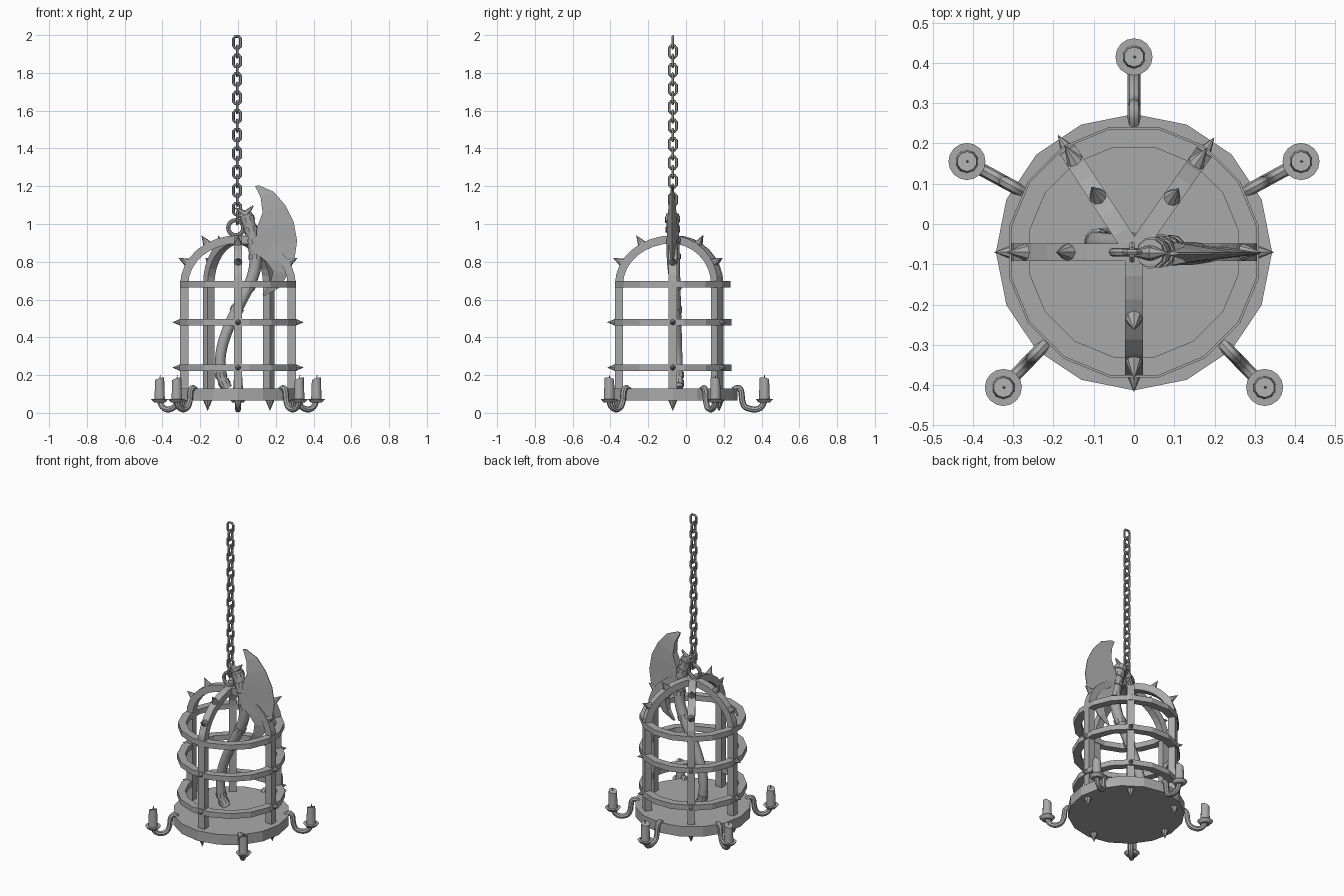
import bpy, bmesh, math
from math import sin, cos, pi, radians
from mathutils import Vector, Matrix

cube = bpy.data.objects.get("Cube")
if cube:
    bpy.data.objects.remove(cube)

CENTRE = Vector((0, -0.07, 0))
BAR_ANGLES = [0, 55, 123, 180, 270]
ARMS = [(28.5, 0.472), (90, 0.485), (151.5, 0.472), (226, 0.467), (314, 0.467)]

iron = bpy.data.materials.new("iron_grey")
iron.use_nodes = True
GREY = (0.4, 0.4, 0.4, 1)
iron.diffuse_color = GREY
iron.node_tree.nodes["Principled BSDF"].inputs["Base Color"].default_value = GREY


def finish(name, bm, smooth=False):
    bmesh.ops.recalc_face_normals(bm, faces=bm.faces)
    mesh = bpy.data.meshes.new(name)
    bm.to_mesh(mesh)
    bm.free()
    mesh.materials.append(iron)
    obj = bpy.data.objects.new(name, mesh)
    bpy.context.collection.objects.link(obj)
    if smooth:
        bpy.ops.object.select_all(action="DESELECT")
        obj.select_set(True)
        bpy.context.view_layer.objects.active = obj
        bpy.ops.object.shade_smooth_by_angle(angle=radians(40))
    return obj


def polar(angle, r, z):
    a = radians(angle)
    return CENTRE + Vector((r * cos(a), r * sin(a), z))


def cone(bm, start, end, r1, r2, sides):
    axis = end - start
    turn = axis.to_track_quat("Z", "Y").to_matrix().to_4x4()
    place = Matrix.Translation((start + end) / 2) @ turn
    return bmesh.ops.create_cone(bm, cap_ends=True, segments=sides, radius1=r1,
                                 radius2=r2, depth=axis.length, matrix=place)["verts"]


def tube(bm, points, radii, normal, sides=8, closed=False):
    # Sweep a round section along a path lying in the plane of the normal
    n, rings = len(points), []
    for i, p in enumerate(points):
        if closed:
            t = points[(i + 1) % n] - points[i - 1]
        else:
            t = points[min(i + 1, n - 1)] - points[max(i - 1, 0)]
        u = t.normalized().cross(normal)
        rings.append([bm.verts.new(p + radii[i] * (u * cos(2 * pi * k / sides)
                      + normal * sin(2 * pi * k / sides))) for k in range(sides)])
    for i in range(n if closed else n - 1):
        a, b = rings[i], rings[(i + 1) % n]
        for k in range(sides):
            m = (k + 1) % sides
            bm.faces.new((a[k], a[m], b[m], b[k]))
    if not closed:
        bm.faces.new(rings[0])
        bm.faces.new(rings[-1])


def smooth_path(points, steps=4):
    # Catmull-Rom interpolation through the given points
    p = [points[0]] + points + [points[-1]]
    out = []
    for i in range(1, len(p) - 2):
        a, b, c, d = p[i - 1:i + 3]
        for s in range(steps):
            t = s / steps
            out.append(0.5 * (2 * b + (c - a) * t + (2 * a - 5 * b + 4 * c - d) * t * t
                              + (3 * b - a - 3 * c + d) * t ** 3))
    return out + [points[-1]]


# Floor plate
bm = bmesh.new()
cone(bm, CENTRE + Vector((0, 0, 0.065)), CENTRE + Vector((0, 0, 0.13)), 0.343, 0.343, 16)
finish("floor_plate", bm)

# Horizontal hoops
for name, z, r in (("lower_hoop", 0.24, 0.317), ("middle_hoop", 0.48, 0.317),
                   ("upper_hoop", 0.682, 0.312)):
    bm = bmesh.new()
    loops = [[bm.verts.new(polar(11.25 + 22.5 * k, rad, z + dz)) for k in range(16)]
             for rad, dz in ((r, -0.017), (r, 0.017), (r - 0.047, 0.017), (r - 0.047, -0.017))]
    for j in range(4):
        a, b = loops[j], loops[(j + 1) % 4]
        for k in range(16):
            m = (k + 1) % 16
            bm.faces.new((a[k], a[m], b[m], b[k]))
    finish(name, bm)


# Upright bars that bend into the dome
def bar_profile(r, h):
    arc = [(r * cos(t * pi / 16), 0.68 + h * sin(t * pi / 16)) for t in range(9)]
    return [(r, 0.12)] + arc


outer, inner = bar_profile(0.306, 0.26), bar_profile(0.263, 0.217)
bm = bmesh.new()
for angle in BAR_ANGLES:
    a = radians(angle)
    side = Vector((-sin(a), cos(a), 0)) * 0.022
    rows = []
    for (ro, zo), (ri, zi) in zip(outer, inner):
        o, i = polar(angle, ro, zo), polar(angle, ri, zi)
        rows.append([bm.verts.new(v) for v in (o - side, o + side, i + side, i - side)])
    for a, b in zip(rows, rows[1:]):
        for k in range(4):
            m = (k + 1) % 4
            bm.faces.new((a[k], a[m], b[m], b[k]))
    bm.faces.new(rows[0])
    bm.faces.new(rows[-1])
finish("cage_bars", bm)

# Spikes on the dome, the hoops and under the floor
bm = bmesh.new()
for angle in BAR_ANGLES:
    for t in (radians(27), radians(57)):
        r, z = 0.3 * cos(t), 0.68 + 0.255 * sin(t)
        cone(bm, polar(angle, r, z), polar(angle, r + 0.056 * cos(t), z + 0.056 * sin(t)),
             0.023, 0, 8)
    for z in (0.24, 0.48):
        cone(bm, polar(angle, 0.305, z), polar(angle, 0.348, z), 0.018, 0, 8)
    cone(bm, polar(angle, 0.295, 0.07), polar(angle, 0.295, 0.01), 0.025, 0, 8)
finish("spikes", bm)

# Candle arms, dishes and candles
ARM_PATH = [(0.32, 0.12), (0.345, 0.133), (0.362, 0.115), (0.368, 0.065),
            (0.385, 0.03), (0.42, 0.018), (0.452, 0.032), (0.468, 0.065)]
arms, dishes, candles = bmesh.new(), bmesh.new(), bmesh.new()
up = Vector((0, 0, 1))
for angle, reach in ARMS:
    a = radians(angle)
    path = smooth_path([polar(angle, r + (reach - 0.468) * (r > 0.4), z) for r, z in ARM_PATH], 3)
    tube(arms, path, [0.016] * len(path), Vector((-sin(a), cos(a), 0)))
    foot = polar(angle, reach, 0)
    cone(dishes, foot + up * 0.055, foot + up * 0.074, 0.03, 0.046, 16)
    wax = cone(candles, foot + up * 0.07, foot + up * 0.18, 0.029, 0.025, 10)
    for v in wax:
        if v.co.z > 0.12:
            v.co.z += 0.3 * (v.co.x - foot.x) - 0.15 * (v.co.y - foot.y)
    cone(candles, foot + up * 0.17, foot + Vector((0.004, 0, 0.2)), 0.004, 0.002, 5)
finish("candle_arms", arms, True)
finish("candle_dishes", dishes)
finish("candles", candles, True)

# Hanging chain of alternating links
LINK = [(0.019, 0.02), (0.01, 0.031), (-0.01, 0.031), (-0.019, 0.02),
        (-0.019, -0.02), (-0.01, -0.031), (0.01, -0.031), (0.019, -0.02)]
bm = bmesh.new()
for i in range(20):
    across = Vector((0, 1, 0)) if i % 2 else Vector((1, 0, 0))
    mid = CENTRE + Vector((-0.005, 0, 1.9615 - 0.049 * i))
    tube(bm, [mid + across * w + up * h for w, h in LINK], [0.0075] * 8,
         across.cross(up), 6, True)
finish("chain", bm)

# Suspension ring at the top of the dome
bm = bmesh.new()
hub = CENTRE + Vector((-0.012, 0, 0.98))
tube(bm, [hub + 0.04 * Vector((cos(k * pi / 8), 0, sin(k * pi / 8))) for k in range(16)],
     [0.011] * 16, Vector((0, 1, 0)), 8, True)
finish("hanging_ring", bm, True)

# Crooked axe handle
HANDLE = [(-0.055, 0.13), (-0.09, 0.2), (-0.09, 0.32), (-0.055, 0.44), (0.01, 0.58),
          (0.07, 0.7), (0.093, 0.8), (0.08, 0.91), (0.06, 0.99), (0.04, 1.05)]
path = smooth_path([Vector((x, -0.04 - 0.035 * (z - 0.13), z)) for x, z in HANDLE])
bm = bmesh.new()
front = Vector((0, 1, 0))
tube(bm, path, [0.026 + 0.01 * i / len(path) for i in range(len(path))], front, 10)
finish("axe_handle", bm, True)

# Bindings around the handle and horns at its tip
bm = bmesh.new()
for i in (2, 4, 15, 19, 25, 28, 31, 34):
    t = (path[i + 1] - path[i - 1]).normalized()
    r = 0.031 + 0.01 * i / len(path)
    cone(bm, path[i] - t * 0.014, path[i] + t * 0.014, r, r, 10)
finish("handle_bindings", bm)
bm = bmesh.new()
tip = path[-1]
for dx, dz in ((-0.055, 0.035), (0.04, 0.045), (-0.05, -0.015)):
    cone(bm, tip, tip + Vector((dx, 0, dz)), 0.02, 0.004, 7)
finish("handle_horns", bm)

# Crescent axe blade: thick at the handle, sharp at the outer edge
BLADE = [(0.09, 1.2, 0.11, 1.205), (0.12, 1.14, 0.19, 1.17), (0.13, 1.06, 0.25, 1.1),
         (0.1, 0.98, 0.295, 1.01), (0.09, 0.85, 0.313, 0.91), (0.15, 0.8, 0.3, 0.82),
         (0.185, 0.75, 0.27, 0.74), (0.17, 0.68, 0.215, 0.66), (0.13, 0.625, 0.14, 0.62)]
bm = bmesh.new()
rows = []
for i, (xi, zi, xo, zo) in enumerate(BLADE):
    half = 0.005 + 0.025 * sin(pi * i / (len(BLADE) - 1))
    rows.append([bm.verts.new((x, -0.073 + y, z)) for x, y, z in
                 ((xi, -half, zi), (xo, -0.002, zo), (xo, 0.002, zo), (xi, half, zi))])
for a, b in zip(rows, rows[1:]):
    for k in range(4):
        m = (k + 1) % 4
        bm.faces.new((a[k], a[m], b[m], b[k]))
bm.faces.new(rows[0])
bm.faces.new(rows[-1])
finish("axe_blade", bm)
